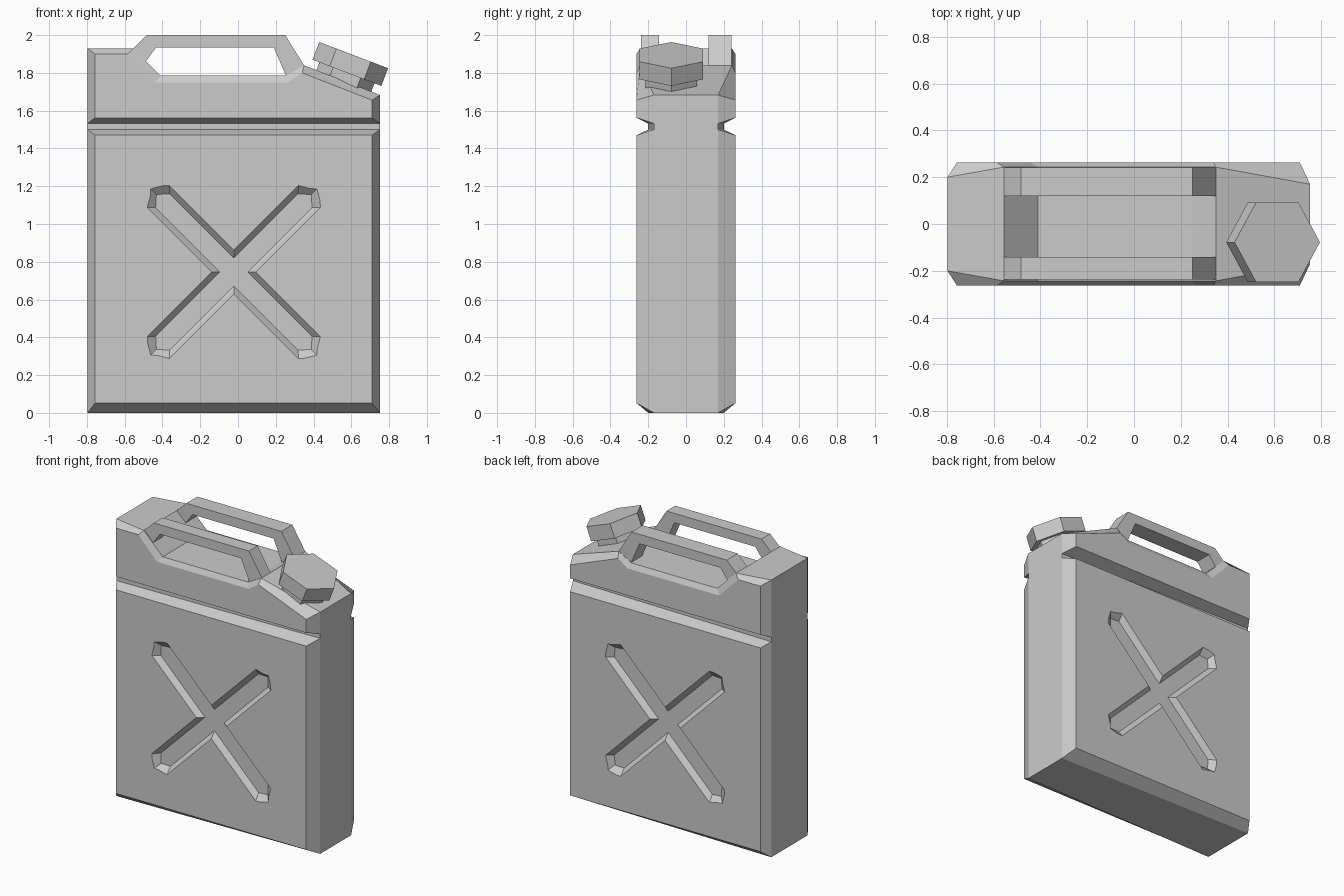
import bpy, bmesh, math
from mathutils import Matrix, Vector

if "Cube" in bpy.data.objects:
    bpy.data.objects.remove(bpy.data.objects["Cube"])


def finish(bm, name):
    bmesh.ops.remove_doubles(bm, verts=bm.verts, dist=1e-4)
    bmesh.ops.recalc_face_normals(bm, faces=bm.faces)
    mesh = bpy.data.meshes.new(name)
    bm.to_mesh(mesh)
    bm.free()
    ob = bpy.data.objects.new(name, mesh)
    bpy.context.collection.objects.link(ob)
    return ob


def loft(bm, loops, caps=True, skip=None):
    """Bridge successive loops of points; skip leaves the middle bridge open at one edge."""
    rings = [[bm.verts.new(p) for p in loop] for loop in loops]
    n = len(rings[0])
    for k, (a, b) in enumerate(zip(rings, rings[1:])):
        for i in range(n):
            if not (k == 1 and i == skip):
                j = (i + 1) % n
                bm.faces.new((a[i], a[j], b[j], b[i]))
    if caps:
        bm.faces.new(rings[0])
        bm.faces.new(rings[-1])


def shell(bm, profile, skip):
    """Chamfered slab: each entry is rim x, rim z, rim half depth, panel x, panel z."""
    def panel(s):
        return [(xo, s * 0.262, zo) for _, _, _, xo, zo in profile]

    def rim(s):
        return [(x, s * y, z) for x, z, y, _, _ in profile]
    loft(bm, [panel(-1), rim(-1), rim(1), panel(1)], skip=skip)


# Body: lower and upper slabs joined by the groove band
bm = bmesh.new()
shell(bm, [(-.797, 0, .2, -.757, .052), (.752, 0, .17, .709, .052),
           (.752, 1.5, .17, .709, 1.47), (-.797, 1.5, .2, -.757, 1.47)], skip=2)
shell(bm, [(-.797, 1.532, .2, -.757, 1.562), (.752, 1.532, .17, .709, 1.562),
           (.752, 1.683, .17, .709, 1.656), (.35, 1.84, .243, .34, 1.80),
           (.25, 1.785, .243, .265, 1.75), (-.41, 1.785, .243, -.44, 1.75),
           (-.555, 1.93, .243, -.585, 1.90), (-.797, 1.93, .2, -.757, 1.90)], skip=0)
loft(bm, [[(-.797, -.2, z), (.752, -.17, z), (.752, .17, z), (-.797, .2, z)]
          for z in (1.5, 1.532)], caps=False)
body = finish(bm, "can_body")


# Sunken crosses on both broad faces
def cross(step, y):
    """Cross outline shrunk by step: 0 at the panel, 1 at the recess floor."""
    half = .082 - .03 * step
    end, tip = .566 - .033 * step, .622 - .042 * step
    pts = []
    for k in range(4):
        a = math.radians(45 + 90 * k)
        for u, v in ((half, -half), (end, -half), (tip, 0), (end, half)):
            pts.append((-.022 + u * math.cos(a) - v * math.sin(a), y,
                        .746 + u * math.sin(a) + v * math.cos(a)))
    return pts


for side, label in ((-1, "front"), (1, "back")):
    bm = bmesh.new()
    loft(bm, [cross(-1, side * .297), cross(1, side * .227)])
    cutter = finish(bm, label + "_cross_cutter")
    cutter.hide_render = True
    cutter.hide_set(True)
    cutter.display_type = 'WIRE'
    mod = body.modifiers.new(label + "_cross", 'BOOLEAN')
    mod.operation = 'DIFFERENCE'
    mod.solver = 'EXACT'
    mod.object = cutter

# Twin handle rails
rail = [(-.555, 1.93), (-.482, 2.0), (.25, 2.0), (.35, 1.84),
        (.255, 1.783), (.19, 1.934), (-.434, 1.934), (-.487, 1.862)]
for label, y0, y1 in (("front", -.238, -.142), ("back", .12, .241)):
    bm = bmesh.new()
    loft(bm, [[(x, y, z) for x, z in rail] for y in (y0, y1)])
    finish(bm, label + "_handle_rail")

# Tilted hexagonal cap and spout neck
tilt = Matrix.Rotation(math.radians(20.8), 4, 'Y')
top = Vector((.612, -.078, 1.894))
for name, radius, start, depth in (("cap", .195, 0, .1), ("spout_neck", .156, .1, .065)):
    bm = bmesh.new()
    centre = top - tilt @ Vector((0, 0, start + depth / 2))
    bmesh.ops.create_cone(bm, cap_ends=True, segments=6, radius1=radius, radius2=radius,
                          depth=depth, matrix=Matrix.Translation(centre) @ tilt
                          @ Matrix.Rotation(math.radians(30), 4, 'Z'))
    finish(bm, name)
